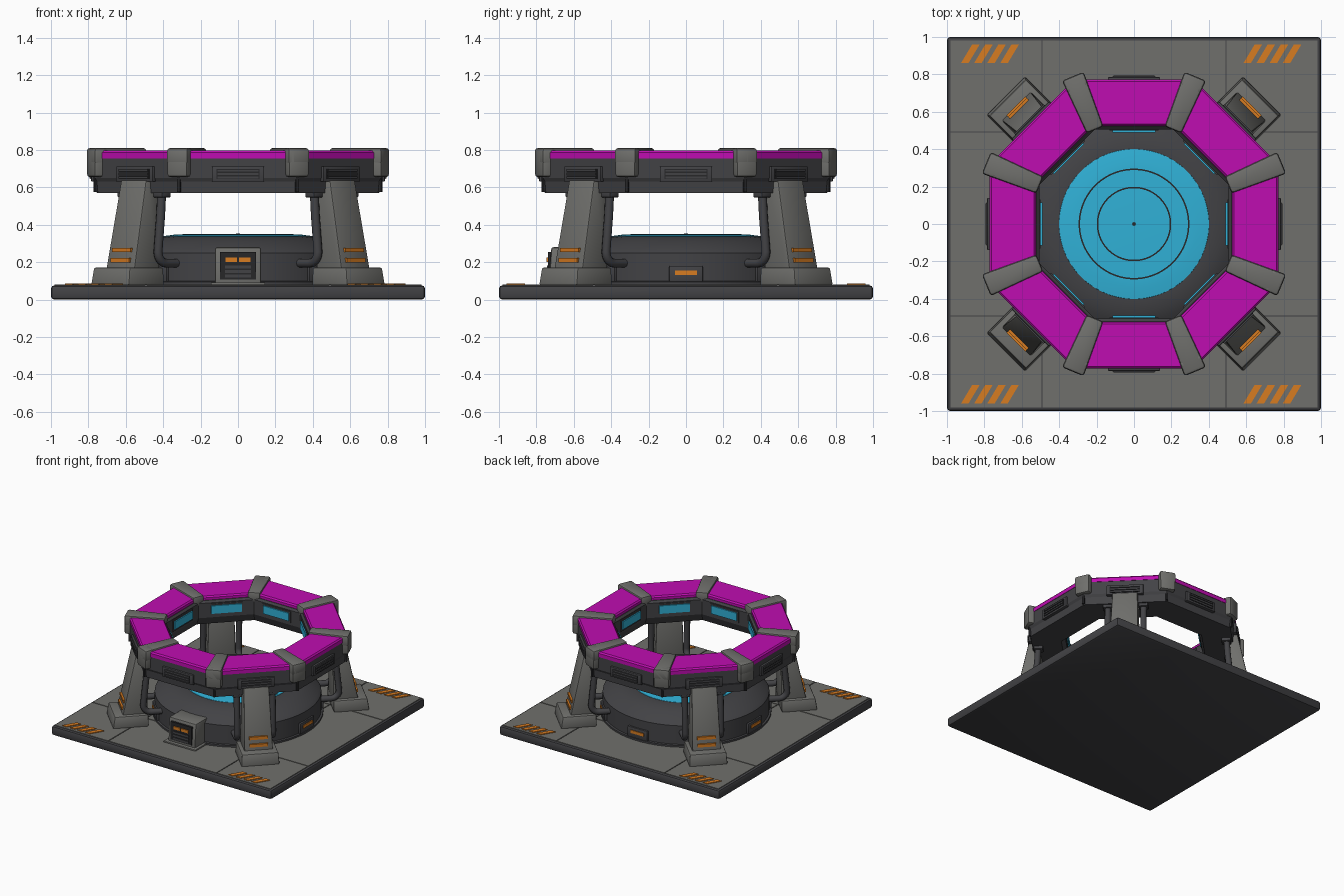
import bpy, bmesh, math
from mathutils import Matrix

cube = bpy.data.objects.get("Cube")
if cube:
    bpy.data.objects.remove(cube, do_unlink=True)


def material(name, rgb):
    m = bpy.data.materials.new(name)
    m.use_nodes = True
    m.diffuse_color = (*rgb, 1)
    m.node_tree.nodes["Principled BSDF"].inputs["Base Color"].default_value = (*rgb, 1)
    return m


GREY = material("warm grey metal", (0.16, 0.16, 0.15))
DARK = material("dark metal", (0.055, 0.055, 0.06))
BLACK = material("black recess", (0.02, 0.02, 0.022))
MAGENTA = material("magenta panel", (0.52, 0.004, 0.44))
CYAN = material("cyan glow", (0.03, 0.44, 0.68))
ORANGE = material("orange marking", (0.68, 0.2, 0.015))


def finish(name, bm, mat, bevel=0.0, segs=2, smooth=True):
    """Turn a bmesh into an object with optional bevelled edges."""
    bmesh.ops.recalc_face_normals(bm, faces=bm.faces)
    if bevel:
        bmesh.ops.bevel(bm, geom=bm.edges[:], offset=bevel, segments=segs,
                        profile=0.5, affect='EDGES')
    me = bpy.data.meshes.new(name)
    bm.to_mesh(me)
    bm.free()
    me.materials.append(mat)
    ob = bpy.data.objects.new(name, me)
    bpy.context.collection.objects.link(ob)
    if smooth:
        bpy.ops.object.select_all(action='DESELECT')
        ob.select_set(True)
        bpy.context.view_layer.objects.active = ob
        bpy.ops.object.shade_smooth_by_angle(angle=math.radians(35))
    return ob


def block(name, mat, x, y, z, angle=0, bevel=0.0, shape=None):
    """Box from (min, max) ranges; x points outward once turned by angle."""
    bm = bmesh.new()
    bmesh.ops.create_cube(bm, size=1)
    for v in bm.verts:
        v.co = [lo + (hi - lo) * (c + 0.5) for c, (lo, hi) in zip(v.co, (x, y, z))]
        if shape:
            shape(v.co)
    bm.transform(Matrix.Rotation(angle, 4, 'Z'))
    return finish(name, bm, mat, bevel, smooth=bevel > 0)


def lathe(name, mat, profile, steps, closed=False, smooth=True):
    """Spin an (apothem, z) profile; flats face the axes."""
    bm = bmesh.new()
    k = 1 / math.cos(math.pi / steps)
    turn = Matrix.Rotation(math.pi / steps, 3, 'Z')
    vs = [bm.verts.new(turn @ Matrix.Diagonal((k, k, 1)) @ bm.verts.new((r, 0, z)).co)
          for r, z in profile]
    for v in [v for v in bm.verts if v not in vs]:
        bm.verts.remove(v)
    es = [bm.edges.new(p) for p in zip(vs, vs[1:])]
    if closed:
        es.append(bm.edges.new((vs[-1], vs[0])))
    bmesh.ops.spin(bm, geom=vs + es, cent=(0, 0, 0), axis=(0, 0, 1),
                   angle=math.tau, steps=steps, use_duplicate=False)
    bmesh.ops.remove_doubles(bm, verts=bm.verts, dist=1e-4)
    return finish(name, bm, mat, smooth=smooth)


def pipe(name, mat, points, radius, angle):
    cu = bpy.data.curves.new(name, 'CURVE')
    cu.dimensions = '3D'
    cu.bevel_depth = radius
    cu.bevel_resolution = 3
    cu.use_fill_caps = True
    sp = cu.splines.new('POLY')
    sp.points.add(len(points) - 1)
    for p, co in zip(sp.points, points):
        p.co = (*co, 1)
    cu.materials.append(mat)
    ob = bpy.data.objects.new(name, cu)
    ob.rotation_euler.z = angle
    bpy.context.collection.objects.link(ob)


# Base slab with nine floor panels separated by dark seams
block("base_slab", DARK, (-1, 1), (-1, 1), (0, 0.076), bevel=0.018)
cuts = [(-0.98, -0.495), (-0.488, 0.488), (0.495, 0.98)]
for xr in cuts:
    for yr in cuts:
        block("floor_panel", GREY, xr, yr, (0.06, 0.081))

# Slanted corner markings
for cx in (-0.76, 0.75):
    for cy in (-0.91, 0.91):
        for i in range(4):
            x0 = cx - 0.135 + i * 0.07

            def slant(co, cy=cy):
                co.x += (co.y - cy) * 0.6
            block("floor_stripe", ORANGE, (x0, x0 + 0.04), (cy - 0.05, cy + 0.05),
                  (0.078, 0.087), shape=slant)

# Central drum, glowing pad and pad grooves
lathe("drum", DARK, [(0.62, 0.078), (0.62, 0.25), (0.60, 0.27), (0.52, 0.31),
                     (0.47, 0.333), (0.40, 0.337), (0, 0.337)], 64)
lathe("drum_foot_band", DARK, [(0.61, 0.078), (0.635, 0.078), (0.635, 0.095), (0.61, 0.1)],
      64, closed=True)
lathe("glow_pad", CYAN, [(0.403, 0.33), (0.40, 0.339), (0.34, 0.347), (0.295, 0.349),
                         (0, 0.35)], 64)
for r in (0.195, 0.292):
    lathe("pad_groove", BLACK, [(r - 0.004, 0.34), (r - 0.004, 0.351),
                                (r + 0.004, 0.351), (r + 0.004, 0.34)], 64, closed=True)
lathe("pad_centre", BLACK, [(0.01, 0.345), (0.01, 0.352), (0, 0.352)], 16)

# Octagonal ring: dark body and magenta top
lathe("ring_body", DARK, [(0.53, 0.57), (0.755, 0.57), (0.76, 0.63), (0.77, 0.65),
                          (0.77, 0.755), (0.755, 0.765), (0.52, 0.765), (0.505, 0.75),
                          (0.505, 0.63)], 8, closed=True, smooth=False)
lathe("ring_top_panels", MAGENTA, [(0.525, 0.755), (0.773, 0.755), (0.773, 0.785),
                                   (0.763, 0.796), (0.535, 0.796), (0.525, 0.785)],
      8, closed=True, smooth=False)


def flare(co):
    # Brackets widen outward; the lower outer edge tucks in
    co.y *= 0.85 + (co.x - 0.545) * 0.8


for i in range(8):
    a = i * math.pi / 4
    mid = a + math.pi / 8
    # Corner brackets
    block("ring_bracket", GREY, (0.545, 0.855), (-0.057, 0.057), (0.72, 0.81), mid, 0.016, flare)
    block("bracket_outer_arm", GREY, (0.77, 0.855), (-0.06, 0.06), (0.655, 0.81), mid, 0.016)
    block("corner_seam", BLACK, (0.80, 0.832), (-0.008, 0.008), (0.575, 0.66), mid)
    # Outer vents
    block("vent_frame", DARK, (0.75, 0.786), (-0.14, 0.14), (0.63, 0.712), a, 0.006)
    block("vent_recess", BLACK, (0.78, 0.788), (-0.115, 0.115), (0.645, 0.698), a)
    for z in (0.652, 0.672, 0.692):
        block("vent_slat", DARK, (0.78, 0.795), (-0.11, 0.11), (z - 0.006, z + 0.006), a)
    # Inner lights
    block("inner_light_frame", DARK, (0.499, 0.52), (-0.13, 0.13), (0.65, 0.742), a)
    block("inner_light", CYAN, (0.49, 0.51), (-0.115, 0.115), (0.665, 0.73), a)
    # Drum marker lights, leaving room for the console at the front
    if i != 6:
        block("marker_frame", DARK, (0.58, 0.632), (-0.09, 0.09), (0.095, 0.18), a, 0.006)
        block("marker_light", ORANGE, (0.62, 0.638), (-0.06, 0.06), (0.132, 0.156), a)


def lean(co):
    # Legs taper upward and their outer face leans in
    if co.z > 0.4:
        co.y *= 0.87
        co.x -= 0.115 if co.x > 0.8 else 0


def foot_slope(co):
    if co.z > 0.12:
        co.y *= 0.95
        co.x -= 0.015 if co.x > 0.8 else 0


# Four diagonal legs with feet, stripes and paired pipes
for i in range(4):
    a = math.pi / 4 + i * math.pi / 2
    block("leg_foot", GREY, (0.70, 0.97), (-0.145, 0.145), (0.078, 0.172), a, 0.01, foot_slope)
    block("leg", GREY, (0.70, 0.905), (-0.11, 0.11), (0.10, 0.64), a, 0.01, lean)
    for z in (0.21, 0.265):
        face = 0.905 - 0.115 * (z - 0.10) / 0.54
        block("leg_stripe", ORANGE, (face - 0.03, face + 0.012), (-0.07, 0.07),
              (z - 0.012, z + 0.012), a)
    for t in (-0.135, 0.135):
        bend = [(0.68 + 0.06 * math.cos(q * math.pi / 12), t,
                 0.255 - 0.06 * math.sin(q * math.pi / 12)) for q in range(7)]
        pipe("leg_pipe", DARK, [(0.71, t, 0.60), (0.72, t, 0.45)] + bend + [(0.58, t, 0.195)],
             0.024, a)
        block("pipe_collar", DARK, (0.675, 0.745), (t - 0.035, t + 0.035), (0.545, 0.58), a, 0.008)

# Front control console
front = -math.pi / 2


def console_slope(co):
    if co.z > 0.2 and co.x > 0.7:
        co.x -= 0.015


block("console_base", GREY, (0.58, 0.76), (-0.145, 0.145), (0.078, 0.092), front, 0.004)
block("console", GREY, (0.56, 0.735), (-0.123, 0.123), (0.08, 0.28), front, 0.012, console_slope)
block("console_screen", BLACK, (0.70, 0.738), (-0.095, 0.095), (0.108, 0.255), front)
for y in (-0.036, 0.036):
    block("console_button", ORANGE, (0.73, 0.746), (y - 0.03, y + 0.03), (0.202, 0.225), front)
for z in (0.125, 0.15, 0.175):
    block("console_slat", DARK, (0.73, 0.743), (-0.07, 0.07), (z - 0.008, z + 0.008), front)
